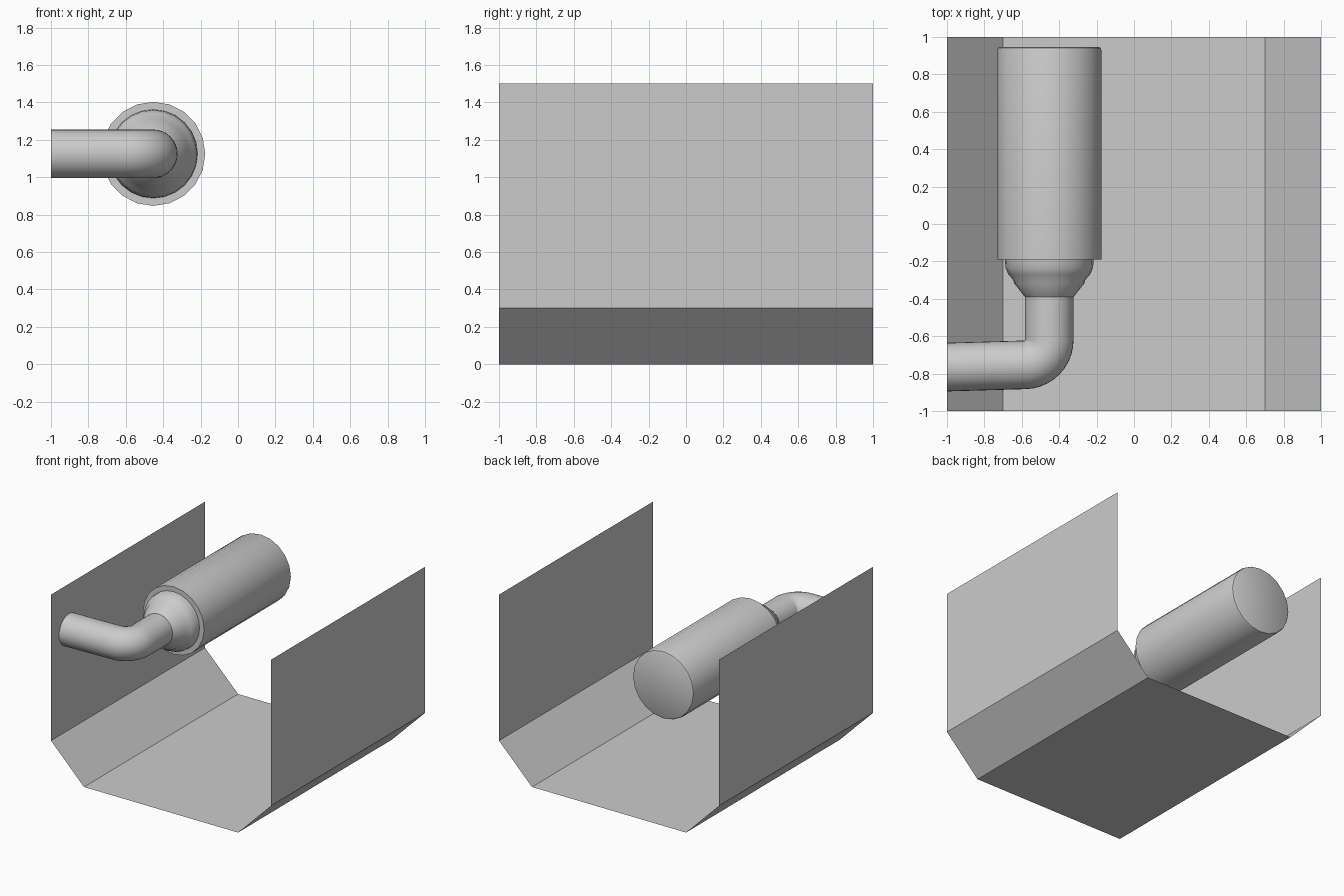
import bpy, bmesh
from math import sin, cos, pi, radians

if "Cube" in bpy.data.objects:
    bpy.data.objects.remove(bpy.data.objects["Cube"])

CX, CZ = -0.453, 1.125   # axis of the canister


def make_object(name, bm, smooth=None):
    mesh = bpy.data.meshes.new(name)
    bm.to_mesh(mesh)
    bm.free()
    ob = bpy.data.objects.new(name, mesh)
    bpy.context.collection.objects.link(ob)
    if smooth:
        bpy.ops.object.select_all(action='DESELECT')
        ob.select_set(True)
        bpy.context.view_layer.objects.active = ob
        bpy.ops.object.shade_smooth_by_angle(angle=radians(smooth))
    return ob


def bridge(bm, a, b):
    n = len(a)
    for i in range(n):
        j = (i + 1) % n
        bm.faces.new((a[i], a[j], b[j], b[i]))


def loft(name, rings, caps=(False, False), smooth=40):
    """Skin a list of closed rings of points."""
    bm = bmesh.new()
    vr = [[bm.verts.new(p) for p in r] for r in rings]
    for a, b in zip(vr, vr[1:]):
        bridge(bm, a, b)
    for cap, r in zip(caps, (vr[0], vr[-1])):
        if cap:
            bm.faces.new(r)
    bmesh.ops.recalc_face_normals(bm, faces=bm.faces)
    return make_object(name, bm, smooth)


def ring(x, y, r, ang, n):
    """Circle around (x, y, CZ), turned from the y axis towards the x axis."""
    return [(x + r * cos(t) * cos(ang), y + r * cos(t) * sin(ang), CZ + r * sin(t))
            for t in (2 * pi * i / n for i in range(n))]


# trough: open sheet with chamfered lower corners
bm = bmesh.new()
half = [(0.7, 0), (1, 0.3), (1, 1.5)]
profile = [(-x, z) for x, z in reversed(half)] + half
cols = [[bm.verts.new((x, y, z)) for y in (-1, 1)] for x, z in profile]
for a, b in zip(cols, cols[1:]):
    bm.faces.new((a[0], b[0], b[1], a[1]))
make_object("trough", bm)

# canister body with a softened rear rim
body = [(-0.19, 0.278), (0.93, 0.278), (0.942, 0.274), (0.947, 0.265)]
loft("canister", [ring(CX, y, r, 0, 20) for y, r in body], (True, True))

# rounded neck in front of the body
neck = [(-0.19, 0.237), (-0.235, 0.234), (-0.27, 0.218), (-0.30, 0.192),
        (-0.317, 0.178 + 0.01), (-0.39, 0.13)]
loft("neck", [ring(CX, y, r, 0, 24) for y, r in neck], (False, True), 45)

# bent outlet pipe running to the left wall
R = 0.133
bx, by = CX - R, -0.62
rings = [ring(CX, -0.385, 0.13, 0, 32)]
for k in range(11):
    a = pi / 2 * k / 10
    rings.append(ring(bx + R * cos(a), by - R * sin(a), 0.13, -a, 32))
rings.append(ring(-1, -0.765, 0.13, -pi / 2, 32))
loft("outlet_pipe", rings)
